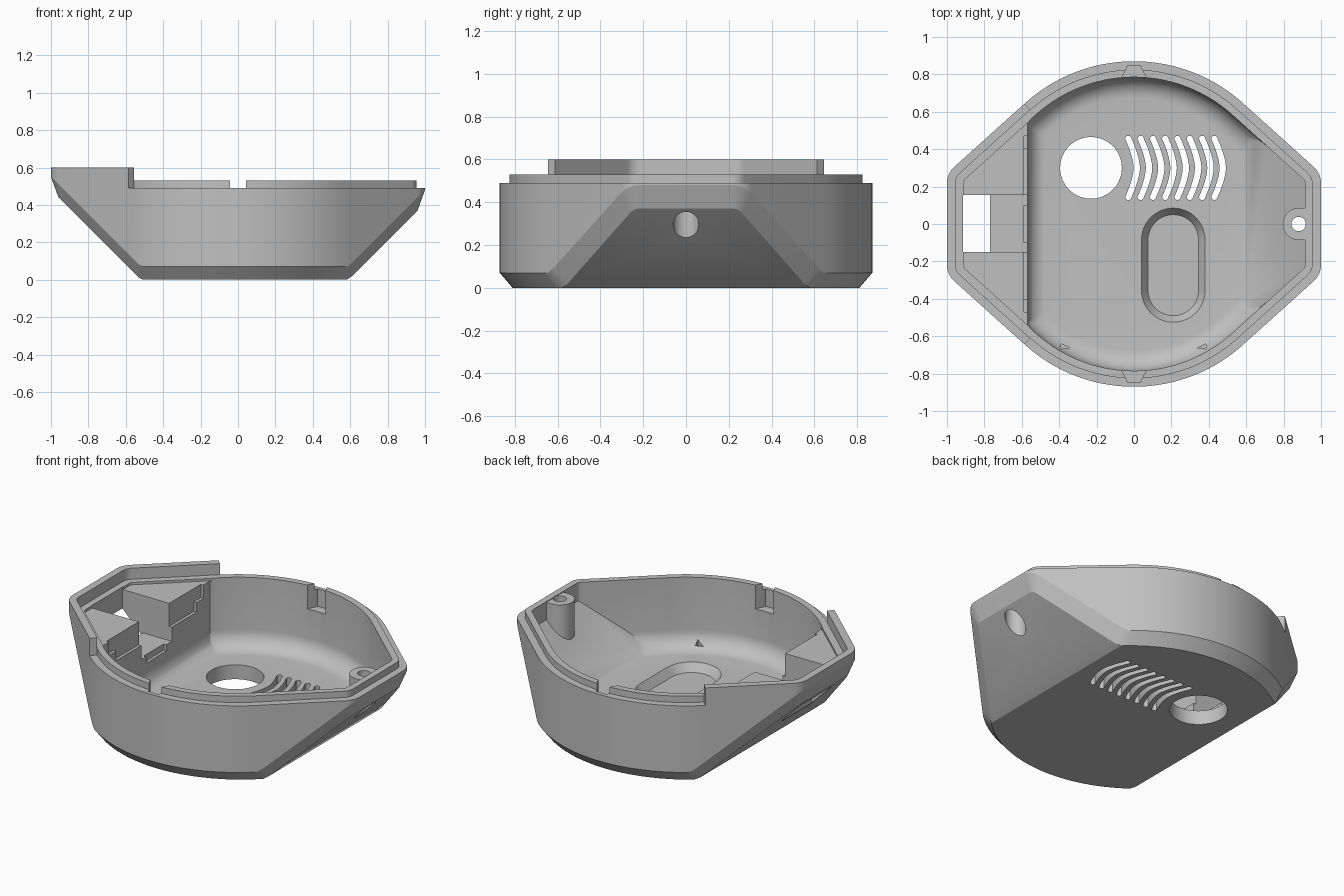
import bpy, bmesh, math
from math import cos, sin, radians

if "Cube" in bpy.data.objects:
    bpy.data.objects.remove(bpy.data.objects["Cube"])

TILT = radians(48)      # direction of the slanted plan sides
R = 0.87                # radius of the round sides


def outline(d, n=20, m=14):
    """Plan outline inset by d, as a closed loop of (x, y)."""
    f = max(0.12 - d, 0.004)                       # corner fillet
    cx = 1 - d - f
    cy = (R - d - f - cx * cos(TILT)) / sin(TILT)
    q = [(cx + f * cos(TILT * i / 8), cy + f * sin(TILT * i / 8)) for i in range(9)]
    end = ((R - d) * cos(TILT), (R - d) * sin(TILT))
    a = q[-1]
    q += [(a[0] + (end[0] - a[0]) * i / m, a[1] + (end[1] - a[1]) * i / m) for i in range(1, m)]
    for i in range(n + 1):
        t = TILT + (math.pi / 2 - TILT) * i / n
        q.append(((R - d) * cos(t), (R - d) * sin(t)))
    top = q + [(-x, y) for x, y in reversed(q[:-1])]
    return top + [(x, -y) for x, y in reversed(top)]


def finish(name, bm):
    bmesh.ops.recalc_face_normals(bm, faces=bm.faces)
    me = bpy.data.meshes.new(name)
    bm.to_mesh(me)
    bm.free()
    ob = bpy.data.objects.new(name, me)
    bpy.context.collection.objects.link(ob)
    return ob


def hull(name, pts):
    bm = bmesh.new()
    for p in pts:
        bm.verts.new(p)
    bmesh.ops.remove_doubles(bm, verts=bm.verts, dist=1e-4)
    res = bmesh.ops.convex_hull(bm, input=bm.verts)
    junk = set(res["geom_interior"]) | set(res["geom_unused"])
    bmesh.ops.delete(bm, geom=[v for v in junk if isinstance(v, bmesh.types.BMVert)], context='VERTS')
    bmesh.ops.dissolve_limit(bm, angle_limit=radians(0.3), verts=bm.verts, edges=bm.edges)
    return finish(name, bm)


def prism(name, pts, z0, z1):
    bm = bmesh.new()
    face = bm.faces.new([bm.verts.new((x, y, z0)) for x, y in pts])
    ext = bmesh.ops.extrude_face_region(bm, geom=[face])
    bmesh.ops.translate(bm, vec=(0, 0, z1 - z0),
                        verts=[g for g in ext["geom"] if isinstance(g, bmesh.types.BMVert)])
    return finish(name, bm)


def box(name, x0, x1, y0, y1, z0, z1):
    return prism(name, [(x0, y0), (x1, y0), (x1, y1), (x0, y1)], z0, z1)


def circle(x, y, r, n=40):
    return [(x + r * cos(2 * math.pi * i / n), y + r * sin(2 * math.pi * i / n)) for i in range(n)]


def cut(target, tool):
    mod = target.modifiers.new("cut", 'BOOLEAN')
    mod.operation, mod.solver, mod.object = 'DIFFERENCE', 'EXACT', tool
    bpy.context.view_layer.objects.active = target
    bpy.ops.object.modifier_apply(modifier=mod.name)
    bpy.data.objects.remove(tool)


# Outer shell: tub with sloped ends and a chamfered underside
pts = []
for x, y in outline(0):
    pts += [(x, y, 0.6), (x, y, max(0.07, x - 0.52, -x - 0.45))]
for x, y in outline(0.06):
    x *= 0.96 / 0.94
    pts.append((x, y, max(0, x - 0.59, -x - 0.52)))
shell = hull("case_shell", pts)

# Stepped rim, leaving the tall wall at the left end
rim = prism("rim_cutter", [(-0.545, -0.6), (-0.6, -0.66), (-0.6, -1.2), (1.2, -1.2), (1.2, 1.2),
                           (-0.6, 1.2), (-0.6, 0.66), (-0.545, 0.6)], 0.49, 0.8)
cut(rim, prism("lip", outline(0.045), 0.4, 0.53))
cut(shell, rim)
cut(shell, prism("upper_pocket", outline(0.045), 0.53, 0.9))
cut(shell, hull("shelf_pocket", [(x, y, z) for x, y in outline(0.088) if x < -0.5 for z in (0.515, 0.85)]))

# Main cavity with a rounded floor edge, sloped right end and a screw post left standing
FLOOR, FIL = 0.09, 0.11
pts = []
for k in range(9):
    a = math.pi / 2 * k / 8
    d = 0.085 + FIL * (1 - cos(a))
    z = FLOOR + FIL * (1 - sin(a))
    for x, y in outline(d):
        x = max(x, -0.57 + 0.85 * (d - 0.085))
        pts.append((x, y, max(z, x - 0.5)))
        if k == 0:
            pts.append((x, y, 0.82))
cavity = hull("cavity", pts)
post = circle(0.88, 0, 0.085) + [(1.1, 0.085), (1.1, -0.085)]
cut(cavity, hull("screw_post", [(x, y, z) for x, y in post for z in (0, 0.525)]))
cut(shell, cavity)

# Screw hole and its counterbore
cut(shell, prism("screw_hole", circle(0.88, 0, 0.038), 0.1, 0.6))
cut(shell, prism("counterbore", circle(0.885, 0, 0.06), 0.1, 0.44))

# Snap recesses in the front and back walls
for s in (1, -1):
    cut(shell, prism("snap_recess", [(-0.075, s * 0.75), (0.075, s * 0.75), (0.062, s * 0.79),
                                     (0.04, s * 0.83), (0.036, s * 0.845), (-0.036, s * 0.845),
                                     (-0.04, s * 0.83), (-0.062, s * 0.79)], 0.38, 0.7))

# Connector opening, its trough and the stepped board slot at the left end
cut(shell, box("connector_opening", -0.915, -0.77, -0.15, 0.155, 0.1, 0.7))
cut(shell, box("connector_trough", -0.80, -0.54, -0.149, 0.154, 0.28, 0.7))
for half, z in ((0.47, 0.43), (0.40, 0.37), (0.10, 0.24)):
    cut(shell, box("board_slot", -0.588, -0.54, -half, half, z, 0.72))

# Round floor opening
cut(shell, prism("floor_hole", circle(-0.23, 0.3, 0.165, 64), -0.1, 0.2))

# Curved vent slots
for i in range(8):
    w, left, right = 0.017, [], []
    for k in range(13):
        t = -1 + k / 6
        x = -0.03 + 0.0657 * i + 0.045 * (1 - abs(t) ** 1.6)
        y = 0.3 + 0.155 * t
        left.append((x - w, y))
        right.append((x + w, y))
    x = -0.03 + 0.0657 * i
    cap = [(x + w * cos(math.pi * j / 6), w * sin(math.pi * j / 6)) for j in range(1, 6)]
    loop = right + [(px, 0.455 + py) for px, py in cap] + left[::-1]
    loop += [(px, 0.145 - py) for px, py in reversed(cap)]
    cut(shell, prism("vent_slot", loop, -0.1, 0.2))

# Oval floor recess with sloped sides
pts = []
for r, z in ((0.135, 0.04), (0.17, 0.09), (0.17, 0.15)):
    for yc in (-0.085, -0.355):
        pts += [(x, y, z) for x, y in circle(0.21, yc, r, 48)]
cut(shell, hull("oval_recess", pts))

# Small triangular marks on the floor edge
for x0, s in ((-0.39, 1), (0.385, -1)):
    cut(shell, prism("triangle_mark", [(x0, -0.64), (x0 + s * 0.045, -0.662), (x0, -0.668)], 0.075, 0.2))

# Material and shading
mat = bpy.data.materials.new("grey_plastic")
mat.diffuse_color = (0.53, 0.53, 0.53, 1)
mat.use_nodes = True
mat.node_tree.nodes["Principled BSDF"].inputs["Base Color"].default_value = mat.diffuse_color
shell.data.materials.clear()
shell.data.materials.append(mat)
for p in shell.data.polygons:
    p.material_index = 0
bpy.ops.object.select_all(action='DESELECT')
shell.select_set(True)
bpy.context.view_layer.objects.active = shell
bpy.ops.object.shade_smooth_by_angle(angle=radians(18))
